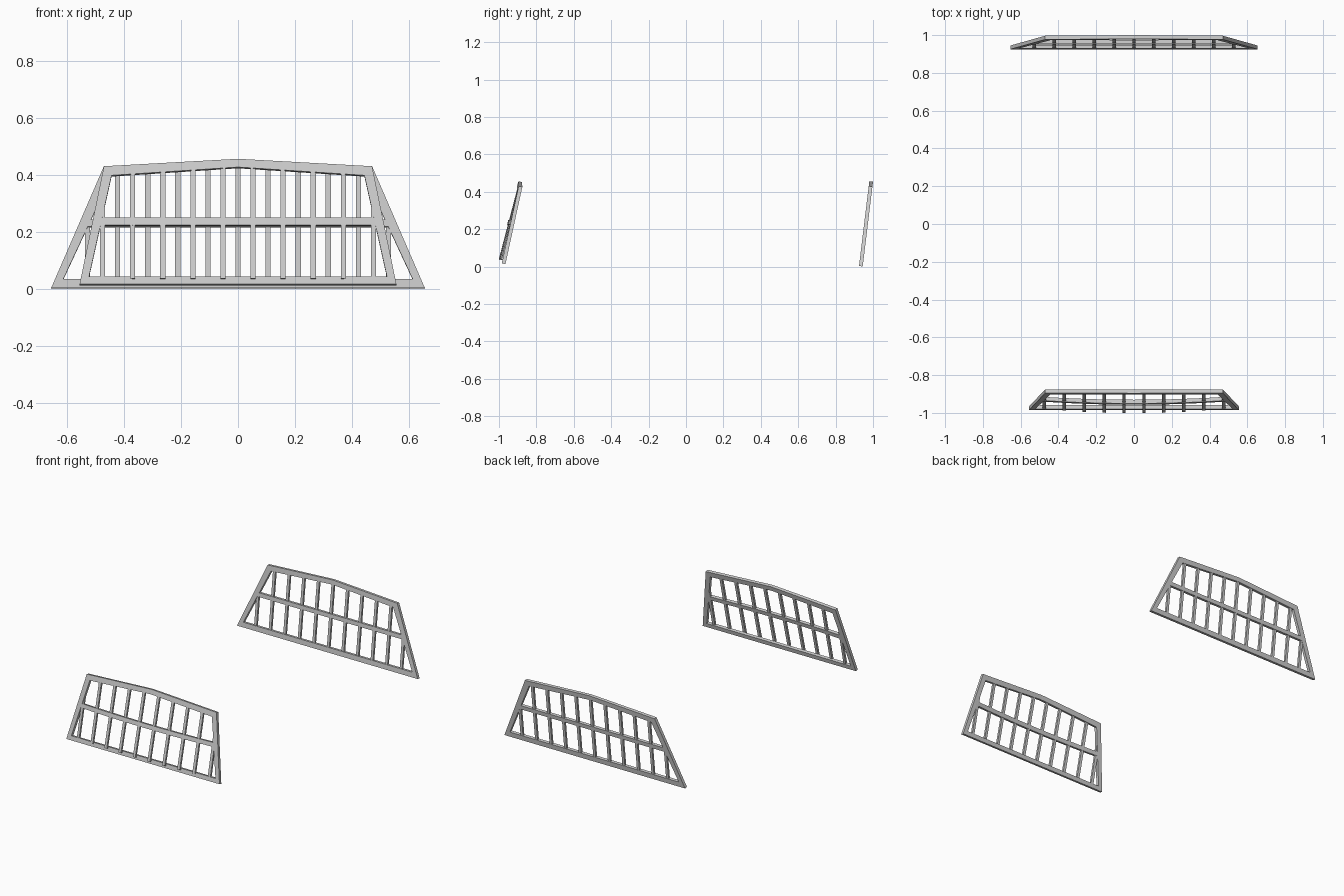
import bpy, bmesh, math

if "Cube" in bpy.data.objects:
    bpy.data.objects.remove(bpy.data.objects["Cube"])


def slab(bm, loops, surf, depth):
    """Extrude quads given in (x, z) off a leaning surface; depth = (front, back) along its normal."""
    for quad in loops:
        layers = [[bm.verts.new(surf(x, z, d)) for x, z in quad] for d in depth]
        f, b = layers
        n = len(quad)
        bm.faces.new(f)
        bm.faces.new(b[::-1])
        for i in range(n):
            j = (i + 1) % n
            bm.faces.new((f[j], f[i], b[i], b[j]))
    bmesh.ops.recalc_face_normals(bm, faces=bm.faces)


def ring(bm, outer, inner, surf, depth):
    """Closed frame between two matching outlines."""
    n = len(outer)
    v = [[bm.verts.new(surf(x, z, d)) for x, z in loop]
         for d in depth for loop in (outer, inner)]
    for a, b in ((0, 1), (1, 3), (3, 2), (2, 0)):
        for i in range(n):
            j = (i + 1) % n
            bm.faces.new((v[a][i], v[a][j], v[b][j], v[b][i]))
    bmesh.ops.recalc_face_normals(bm, faces=bm.faces)


def finish(bm, name):
    me = bpy.data.meshes.new(name)
    bm.to_mesh(me)
    bm.free()
    ob = bpy.data.objects.new(name, me)
    bpy.context.collection.objects.link(ob)


def leaning_surface(y0, z0, y1, z1, bow):
    """Plane through two (y, z) points, optionally bulged forward near x = 0."""
    slope = (y1 - y0) / (z1 - z0)
    a = math.atan(slope)

    def surf(x, z, d):
        y = y0 + (z - z0) * slope - bow(x, z)
        return (x, y + d * math.cos(a), z - d * math.sin(a))
    return surf


def grille(name, surf, base, low, bars_x, rail_z, rail_y_extra=0.0):
    (ob_x, ob_z), (ib_x, ib_z) = base, low
    top_o, top_i = (0.47, 0.43), (0.443, 0.398)
    outer = [(-ob_x, ob_z), (ob_x, ob_z), top_o, (0, 0.456), (-top_o[0], top_o[1])]
    inner = [(-ib_x, ib_z), (ib_x, ib_z), top_i, (0, 0.427), (-top_i[0], top_i[1])]

    # outer frame
    bm = bmesh.new()
    ring(bm, outer, inner, surf, (0, 0.02))
    finish(bm, name + "_frame")

    # half width of the opening at a height, and opening height at an x
    def half(z):
        return ib_x + (top_i[0] - ib_x) * (z - ib_z) / (top_i[1] - ib_z)

    def top(x):
        x = abs(x)
        if x <= top_i[0]:
            return 0.427 - 0.029 * x / top_i[0]
        return ib_z + (x - ib_x) / (top_i[0] - ib_x) * (top_i[1] - ib_z)

    # middle rail, segmented so it can follow the bulge
    bm = bmesh.new()
    lo, hi, n = rail_z - 0.013, rail_z + 0.013, 10
    w = half(rail_z) + 0.01
    xs = [-w + 2 * w * i / n for i in range(n + 1)]
    outline = [(x, lo) for x in xs] + [(x, hi) for x in reversed(xs)]
    rows = [[bm.verts.new(surf(x, z, d)) for x in xs]
            for z, d in ((lo, 0), (hi, 0), (hi, 0.02), (lo, 0.02))]
    for k in range(4):
        r, s = rows[k], rows[(k + 1) % 4]
        for i in range(n):
            bm.faces.new((r[i], r[i + 1], s[i + 1], s[i]))
    for i in (0, n):
        bm.faces.new([r[i] for r in rows])
    bmesh.ops.recalc_face_normals(bm, faces=bm.faces)
    finish(bm, name + "_middle_rail")

    # upright bars
    bm = bmesh.new()
    h = 0.009
    quads = [[(x - h, ib_z - 0.006), (x + h, ib_z - 0.006),
              (x + h, top(x + h) + 0.005), (x - h, top(x - h) + 0.005)] for x in bars_x]
    slab(bm, quads, surf, (0.004, 0.018))
    finish(bm, name + "_bars")


# bulge of the front panel: none along the bottom rail, strongest at the bar feet
def front_bow(x, z):
    if z < 0.03 or (abs(x) > 0.5 and z < 0.06):
        return 0.0
    return (0.025 - 0.04 * (z - 0.04)) * max(0.0, 1 - (x / 0.5) ** 2)


step = 0.1055
front = leaning_surface(-0.985, 0.017, -0.888, 0.455, front_bow)
back = leaning_surface(0.925, 0.003, 0.98, 0.456, lambda x, z: 0.0)
grille("front_panel", front, (0.555, 0.017), (0.522, 0.044),
       [(i - 4.5) * step for i in range(10)], 0.237)
grille("back_panel", back, (0.655, 0.003), (0.612, 0.035),
       [(i - 5) * step for i in range(11)], 0.231)
